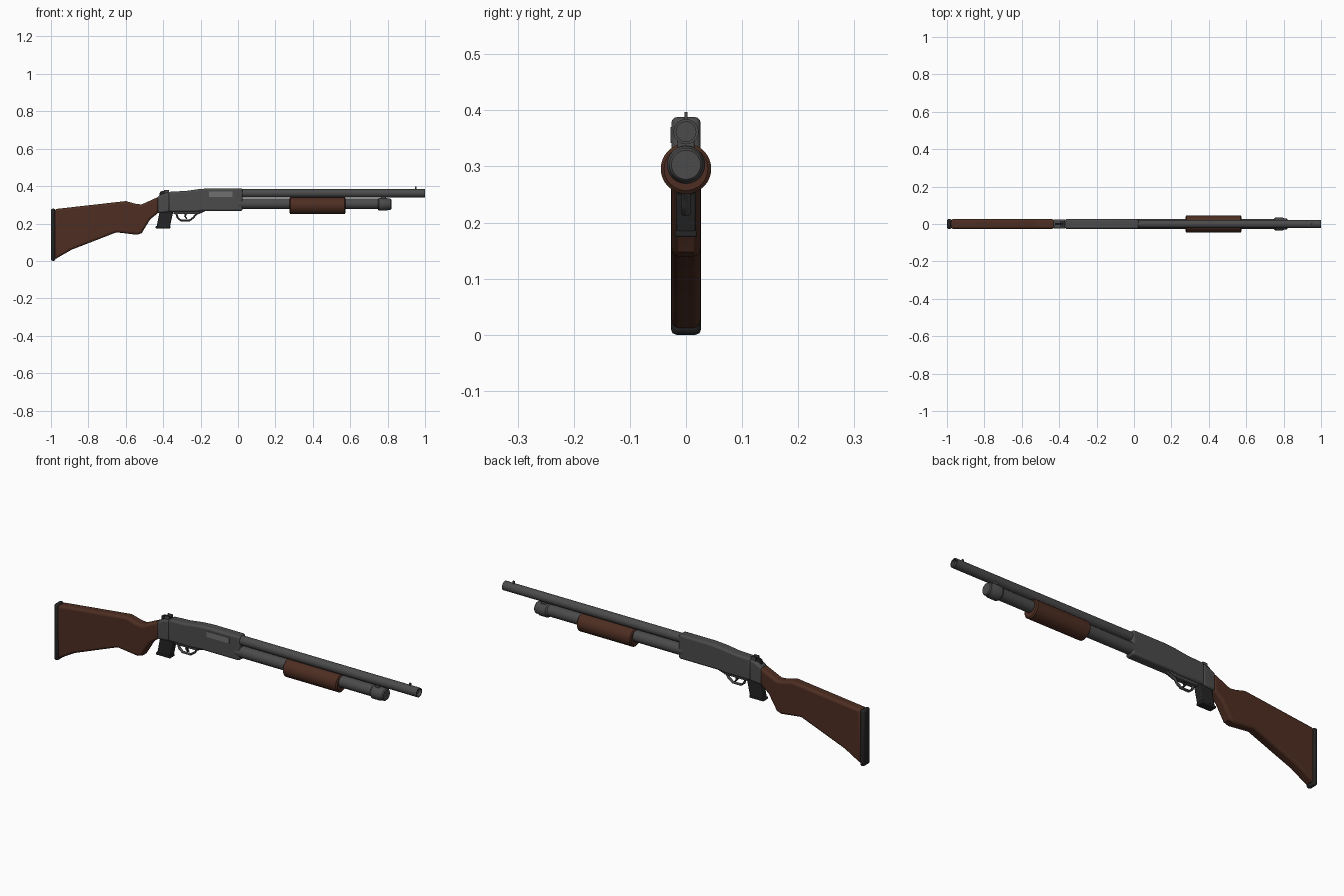
import bpy, math
from mathutils import Vector, Matrix

cube = bpy.data.objects.get("Cube")
if cube:
    bpy.data.objects.remove(cube)


def material(name, rgb):
    m = bpy.data.materials.new(name)
    m.use_nodes = True
    m.diffuse_color = (*rgb, 1)
    m.node_tree.nodes["Principled BSDF"].inputs["Base Color"].default_value = (*rgb, 1)
    return m


STEEL = material("gunmetal", (0.07, 0.07, 0.07))
DARK = material("black rubber", (0.018, 0.018, 0.019))
WOOD = material("brown wood", (0.075, 0.027, 0.016))
BOLT = material("bright steel", (0.16, 0.16, 0.16))


def finish(name, verts, faces, mat, bevel=0, segments=2):
    mesh = bpy.data.meshes.new(name)
    mesh.from_pydata(verts, [], faces)
    ob = bpy.data.objects.new(name, mesh)
    bpy.context.collection.objects.link(ob)
    mesh.materials.append(mat)
    bpy.ops.object.select_all(action='DESELECT')
    ob.select_set(True)
    bpy.context.view_layer.objects.active = ob
    bpy.ops.object.mode_set(mode='EDIT')
    bpy.ops.mesh.select_all(action='SELECT')
    bpy.ops.mesh.normals_make_consistent(inside=False)
    bpy.ops.object.mode_set(mode='OBJECT')
    if bevel:
        mod = ob.modifiers.new("rounded edges", 'BEVEL')
        mod.width, mod.segments = bevel, segments
        mod.limit_method, mod.angle_limit = 'ANGLE', math.radians(50)
    bpy.ops.object.shade_smooth_by_angle(angle=math.radians(35))
    return ob


def plate(name, outline, width, mat, bevel=0, y=0, segments=2):
    """Side outline in x and z, extruded across y."""
    n = len(outline)
    verts = [(x, y + s * width / 2, z) for s in (-1, 1) for x, z in outline]
    faces = [tuple(range(n)), tuple(range(n, 2 * n))]
    faces += [(i, (i + 1) % n, n + (i + 1) % n, n + i) for i in range(n)]
    return finish(name, verts, faces, mat, bevel, segments)


def box(name, x0, x1, z0, z1, width, mat, bevel=0, y=0):
    return plate(name, [(x0, z0), (x1, z0), (x1, z1), (x0, z1)], width, mat, bevel, y)


def lathe(name, profile, z, mat, sides=32):
    """Profile of (x, radius) turned around a lengthwise axis at height z."""
    verts, faces = [], []
    for x, r in profile:
        for k in range(sides):
            a = math.tau * k / sides
            verts.append((x, r * math.cos(a), z + r * math.sin(a)))
    for i in range(len(profile) - 1):
        for k in range(sides):
            j = (k + 1) % sides
            faces.append((i * sides + k, i * sides + j, (i + 1) * sides + j, (i + 1) * sides + k))
    last = (len(profile) - 1) * sides
    faces += [tuple(range(sides)), tuple(range(last, last + sides))]
    return finish(name, verts, faces, mat)


# Wooden stock and rubber butt pad
plate("stock", [(-0.98, 0.008), (-0.89, 0.06), (-0.65, 0.153), (-0.54, 0.14), (-0.515, 0.148),
                (-0.47, 0.222), (-0.425, 0.258), (-0.425, 0.343), (-0.515, 0.302),
                (-0.545, 0.305), (-0.60, 0.32), (-0.98, 0.277)], 0.052, WOOD, 0.012, segments=3)
box("butt_pad", -1.0, -0.976, 0.0, 0.28, 0.054, DARK, 0.01)

# Receiver with its rear tang
plate("receiver", [(-0.37, 0.262), (-0.235, 0.262), (-0.19, 0.267), (0.025, 0.267), (0.025, 0.388),
                   (-0.15, 0.388), (-0.21, 0.384), (-0.28, 0.374), (-0.37, 0.37)],
      0.052, STEEL, 0.01, segments=3)
plate("receiver_tang", [(-0.432, 0.255), (-0.365, 0.262), (-0.365, 0.368), (-0.40, 0.36), (-0.432, 0.343)],
      0.050, STEEL, 0.01, segments=3)
box("ejection_port", -0.155, -0.03, 0.342, 0.37, 0.004, BOLT, y=-0.026)

# Rear sight and hammer
for s in (-1, 1):
    box("rear_sight_ear", -0.395, -0.37, 0.36, 0.38, 0.006, STEEL, y=s * 0.012)
plate("hammer", [(-0.42, 0.345), (-0.37, 0.355), (-0.37, 0.372), (-0.405, 0.375), (-0.418, 0.368)],
      0.012, DARK)

# Small magazine ahead of the grip
plate("magazine", [(-0.435, 0.182), (-0.365, 0.178), (-0.345, 0.27), (-0.418, 0.27)], 0.036, DARK, 0.004)
plate("magazine_floor", [(-0.44, 0.174), (-0.362, 0.174), (-0.362, 0.186), (-0.44, 0.186)], 0.039, DARK, 0.003)

# Trigger guard as a swept loop, with the trigger inside
curve = bpy.data.curves.new("trigger_guard", 'CURVE')
curve.dimensions = '3D'
curve.bevel_depth, curve.bevel_resolution = 0.005, 2
line = curve.splines.new('POLY')
guard = [(-0.335, 0.265), (-0.322, 0.23), (-0.305, 0.216), (-0.26, 0.216), (-0.238, 0.232), (-0.225, 0.25), (-0.18, 0.268)]
line.points.add(len(guard) - 1)
for p, (x, z) in zip(line.points, guard):
    p.co = (x, 0, z, 1)
curve.materials.append(STEEL)
guard_ob = bpy.data.objects.new("trigger_guard", curve)
guard_ob.scale.y = 1.6
bpy.context.collection.objects.link(guard_ob)
plate("guard_base", [(-0.345, 0.25), (-0.225, 0.25), (-0.17, 0.27), (-0.345, 0.27)], 0.03, STEEL, 0.003)
plate("trigger", [(-0.285, 0.255), (-0.272, 0.255), (-0.278, 0.238), (-0.27, 0.226), (-0.277, 0.224), (-0.288, 0.238)],
      0.01, DARK)

# Barrel with a recessed muzzle and a bead sight
lathe("barrel", [(0.0, 0.0225), (1.0, 0.0225), (1.0, 0.0175), (0.985, 0.0175)], 0.362, STEEL)
box("front_sight", 0.947, 0.955, 0.38, 0.397, 0.006, STEEL)

# Magazine tube, end cap and sliding forearm
lathe("magazine_tube", [(0.0, 0.028), (0.77, 0.028)], 0.305, STEEL)
lathe("tube_cap", [(0.748, 0.029), (0.755, 0.034), (0.795, 0.034), (0.802, 0.03), (0.815, 0.03), (0.82, 0.026)],
      0.303, STEEL)
box("barrel_band", 0.765, 0.79, 0.31, 0.36, 0.03, STEEL, 0.003)
lathe("forearm", [(0.275, 0.039), (0.28, 0.045), (0.57, 0.045), (0.575, 0.039)], 0.296, WOOD)
